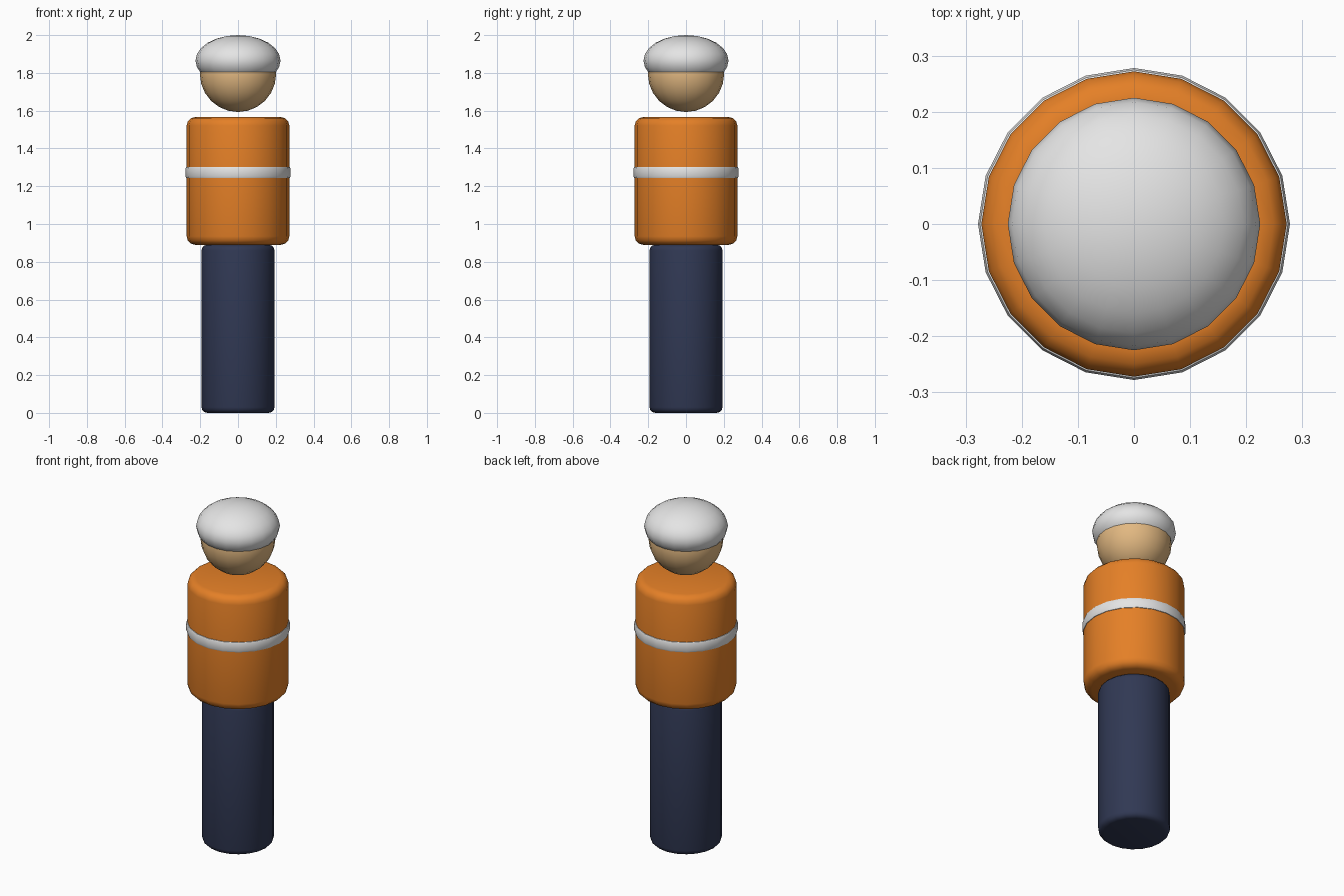
import bpy
import math

if "Cube" in bpy.data.objects:
    bpy.data.objects.remove(bpy.data.objects["Cube"])

SIDES = 20


def material(name, rgb):
    m = bpy.data.materials.new(name)
    m.diffuse_color = (*rgb, 1.0)
    m.use_nodes = True
    m.node_tree.nodes["Principled BSDF"].inputs["Base Color"].default_value = m.diffuse_color
    return m


white = material("white", (0.78, 0.78, 0.78))
skin = material("skin", (0.76, 0.48, 0.22))
orange = material("orange", (0.78, 0.215, 0.02))
navy = material("navy", (0.030, 0.040, 0.088))


def finish(name, mat):
    ob = bpy.context.object
    ob.name = name
    ob.data.materials.append(mat)
    return ob


def rounded_cylinder(name, radius, z0, z1, bevel, segments, mat):
    bpy.ops.mesh.primitive_cylinder_add(
        vertices=SIDES, radius=radius, depth=z1 - z0, location=(0, 0, (z0 + z1) / 2))
    ob = finish(name, mat)
    mod = ob.modifiers.new("rounded rims", 'BEVEL')
    mod.width = bevel
    mod.segments = segments
    mod.limit_method = 'ANGLE'
    mod.angle_limit = math.radians(40)
    bpy.ops.object.modifier_apply(modifier=mod.name)
    bpy.ops.object.shade_smooth_by_angle(angle=math.radians(40))


def ball(name, radius, z, height_scale, mat):
    bpy.ops.mesh.primitive_uv_sphere_add(
        segments=SIDES, ring_count=12, radius=radius, location=(0, 0, z))
    finish(name, mat).scale.z = height_scale
    bpy.ops.object.shade_smooth()


# Legs, jacket and reflective band
rounded_cylinder("legs", 0.193, 0.0, 0.89, 0.03, 3, navy)
rounded_cylinder("jacket", 0.272, 0.89, 1.566, 0.045, 3, orange)
rounded_cylinder("reflective_band", 0.278, 1.24, 1.305, 0.012, 2, white)

# Head floats just above the jacket, with a flattened helmet over it
ball("head", 0.202, 1.795, 1.0, skin)
ball("helmet", 0.225, 1.865, 0.6, white)
